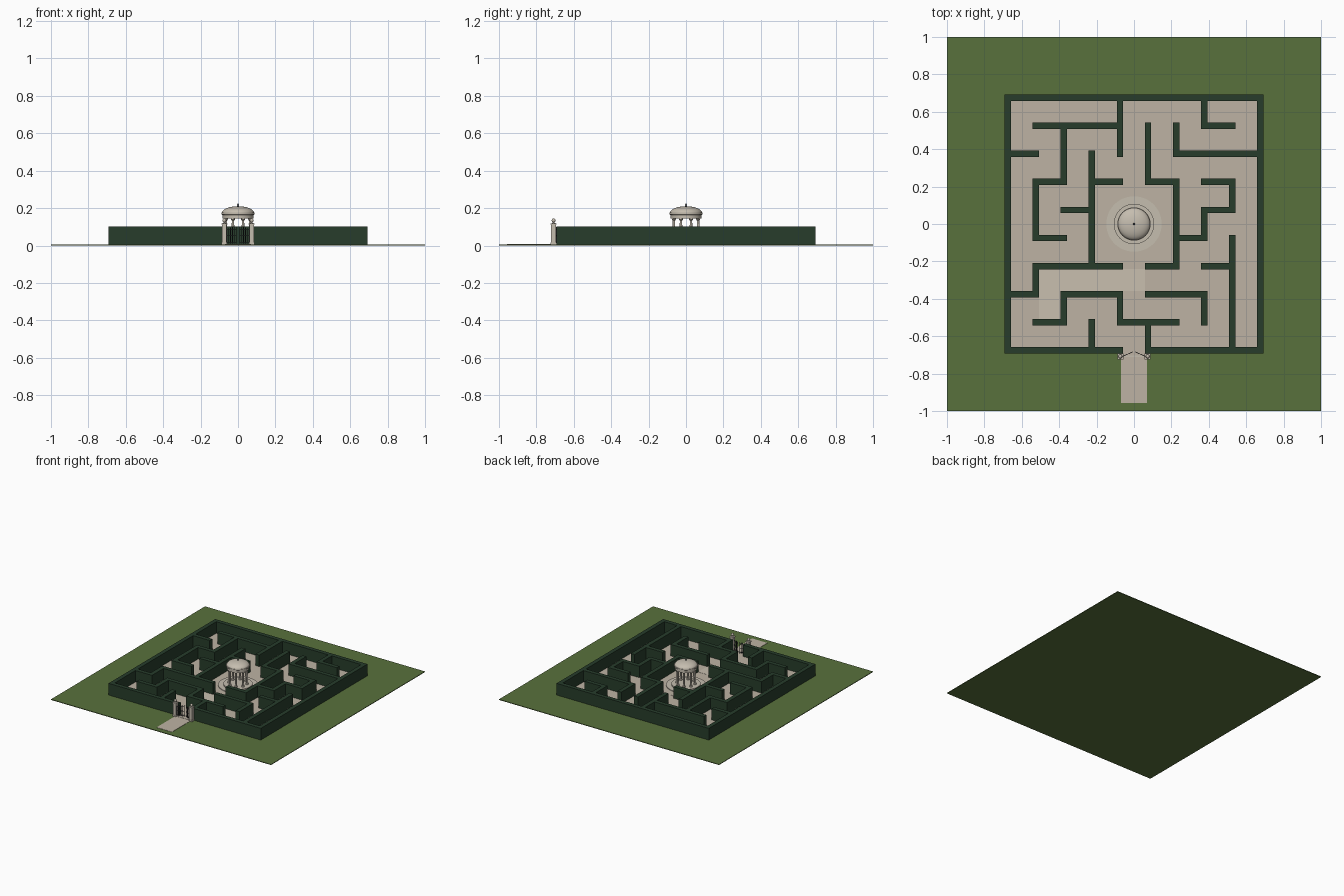
import bpy, bmesh, math
from mathutils import Matrix, Vector

if "Cube" in bpy.data.objects:
    bpy.data.objects.remove(bpy.data.objects["Cube"])


def material(name, rgb):
    m = bpy.data.materials.new(name)
    m.diffuse_color = (*rgb, 1)
    m.use_nodes = True
    m.node_tree.nodes["Principled BSDF"].inputs["Base Color"].default_value = m.diffuse_color
    return m


GRASS = material("grass", (0.098, 0.165, 0.045))
HEDGE = material("hedge_green", (0.02, 0.046, 0.024))
GRAVEL = material("gravel", (0.51, 0.45, 0.37))
PALE = material("pale_gravel", (0.58, 0.52, 0.43))
STONE = material("stone", (0.56, 0.51, 0.43))
IRON = material("iron", (0.02, 0.022, 0.025))


def finish(name, bm, mat, smooth=False):
    bmesh.ops.recalc_face_normals(bm, faces=bm.faces)
    me = bpy.data.meshes.new(name)
    bm.to_mesh(me)
    bm.free()
    ob = bpy.data.objects.new(name, me)
    bpy.context.collection.objects.link(ob)
    me.materials.append(mat)
    if smooth:
        bpy.ops.object.select_all(action='DESELECT')
        ob.select_set(True)
        bpy.context.view_layer.objects.active = ob
        bpy.ops.object.shade_smooth_by_angle(angle=math.radians(35))
    return ob


def add_box(bm, x0, x1, y0, y1, z0, z1):
    m = (Matrix.Translation(((x0 + x1) / 2, (y0 + y1) / 2, (z0 + z1) / 2))
         @ Matrix.Diagonal((x1 - x0, y1 - y0, z1 - z0, 1)))
    return bmesh.ops.create_cube(bm, size=1, matrix=m)["verts"]


def box(name, mat, *dims):
    bm = bmesh.new()
    add_box(bm, *dims)
    return finish(name, bm, mat)


def add_lathe(bm, profile, steps, cx=0, cy=0):
    vs = [bm.verts.new((cx + r, cy, z)) for r, z in profile]
    es = [bm.edges.new(p) for p in zip(vs, vs[1:])]
    bmesh.ops.spin(bm, geom=vs + es, cent=(cx, cy, 0), axis=(0, 0, 1),
                   angle=2 * math.pi, steps=steps, use_merge=True)
    bmesh.ops.remove_doubles(bm, verts=bm.verts, dist=1e-5)


def lathe(name, mat, profile, steps=48, places=((0, 0),)):
    bm = bmesh.new()
    for cx, cy in places:
        add_lathe(bm, profile, steps, cx, cy)
    return finish(name, bm, mat, True)


# lawn and paths
box("lawn", GRASS, -1, 1, -1, 1, 0, 0.005)
box("maze_floor", GRAVEL, -0.675, 0.675, -0.675, 0.675, 0.003, 0.007)
box("entrance_path", GRAVEL, -0.07, 0.07, -0.957, -0.675, 0.003, 0.007)
box("centre_court", GRAVEL, -0.21, 0.21, -0.21, 0.21, 0.004, 0.008)
box("route_strip_long", PALE, -0.509, 0.059, -0.359, -0.241, 0.004, 0.008)
box("route_strip_short", PALE, -0.509, -0.391, -0.509, -0.359, 0.004, 0.008)

# hedge walls on a 9 x 9 grid: (fixed line, from, to)
HORIZONTAL = [(9, 0, 9), (0, 0, 4), (0, 5, 9), (8, 1, 4), (8, 7, 8), (7, 0, 1),
              (7, 6, 9), (6, 1, 2), (6, 3, 4), (6, 5, 6), (6, 7, 8), (5, 2, 3),
              (5, 7, 8), (4, 1, 2), (4, 6, 7), (3, 1, 4), (3, 5, 6), (3, 7, 8),
              (2, 0, 1), (2, 2, 4), (2, 5, 7), (1, 1, 2), (1, 4, 6)]
VERTICAL = [(0, 0, 9), (9, 0, 9), (4, 7, 9), (7, 8, 9), (2, 6, 8), (3, 3, 7),
            (1, 4, 6), (5, 6, 8), (6, 7, 8), (6, 3, 6), (8, 5, 6), (7, 4, 5),
            (1, 2, 3), (8, 0, 4), (2, 1, 2), (4, 1, 2), (7, 1, 2), (3, 0, 1),
            (5, 0, 1)]
HALF, TOP, BASE = 0.017, 0.101, 0.003
filled = set()
for j, a, b in HORIZONTAL:
    filled |= {(i, 2 * j) for i in range(2 * a, 2 * b + 1)}
for i, a, b in VERTICAL:
    filled |= {(2 * i, j) for j in range(2 * a, 2 * b + 1)}
edge = [-0.675 + 0.15 * k + s * HALF for k in range(10) for s in (-1, 1)]

bm = bmesh.new()
for i, j in filled:
    x0, x1, y0, y1 = edge[i], edge[i + 1], edge[j], edge[j + 1]
    c = [(x0, y0), (x1, y0), (x1, y1), (x0, y1)]
    for z in (BASE, TOP):
        bm.faces.new([bm.verts.new((*p, z)) for p in c])
    for k, (di, dj) in enumerate([(0, -1), (1, 0), (0, 1), (-1, 0)]):
        if (i + di, j + dj) not in filled:
            p, q = c[k], c[(k + 1) % 4]
            bm.faces.new([bm.verts.new(v) for v in
                          [(*p, BASE), (*q, BASE), (*q, TOP), (*p, TOP)]])
bmesh.ops.remove_doubles(bm, verts=bm.verts, dist=1e-5)
finish("hedge_maze", bm, HEDGE)

# pavilion: stepped base, columns, ring beam, dome
lathe("pavilion_steps", STONE, [(0, 0.005), (0.148, 0.005), (0.148, 0.013),
      (0.108, 0.013), (0.108, 0.022), (0, 0.022)], 64)
ring = [(0.07 * math.cos(a), 0.07 * math.sin(a))
        for a in (math.pi / 8 + k * math.pi / 4 for k in range(8))]
lathe("pavilion_columns", STONE, [(0, 0.022), (0.011, 0.022), (0.011, 0.028),
      (0.0075, 0.031), (0.0065, 0.134), (0.0105, 0.139), (0.0105, 0.145),
      (0, 0.145)], 16, ring)
lathe("pavilion_ring_beam", STONE, [(0.058, 0.145), (0.082, 0.145), (0.082, 0.163),
      (0.089, 0.167), (0.089, 0.176), (0.058, 0.176), (0.058, 0.145)], 64)
dome = [(0.086 * math.cos(t), 0.174 + 0.036 * math.sin(t))
        for t in (k * math.pi / 24 for k in range(12))]
lathe("pavilion_dome", STONE, [(0, 0.174)] + dome + [(0, 0.21)], 64)
lathe("dome_finial", IRON, [(0, 0.208), (0.006, 0.208), (0.003, 0.213),
      (0.0055, 0.217), (0.003, 0.221), (0, 0.228)], 16)

# gate posts with caps and ball finials
PY = -0.708
bm = bmesh.new()
for s in (-1, 1):
    x = s * 0.073
    for h, z0, z1 in [(0.0155, 0.003, 0.016), (0.0125, 0.016, 0.112),
                      (0.0165, 0.112, 0.119)]:
        add_box(bm, x - h, x + h, PY - h, PY + h, z0, z1)
finish("gate_posts", bm, STONE)
ball = [(0.0105 * math.sin(t), 0.134 - 0.0105 * math.cos(t))
        for t in (k * math.pi / 10 for k in range(2, 10))]
lathe("post_finials", STONE, [(0, 0.119), (0.009, 0.119), (0.004, 0.123)]
      + ball + [(0, 0.1445)], 20, [(-0.073, PY), (0.073, PY)])
box("gate_threshold", STONE, -0.06, 0.06, PY - 0.004, PY + 0.004, 0.004, 0.009)

# two iron gate leaves, slightly ajar inwards
for s, side in ((-1, "left"), (1, "right")):
    bm = bmesh.new()
    for k in range(6):
        x = k * 0.0112
        add_box(bm, x - 0.0014, x + 0.0014, -0.0014, 0.0014, 0.01, 0.092 + 0.002 * k)
    for z in (0.016, 0.05, 0.085):
        add_box(bm, 0, 0.056, -0.0017, 0.0017, z, z + 0.004)
    bm.transform(Matrix.Translation((s * 0.06, PY, 0)) @ Matrix.Diagonal((-s, 1, 1, 1))
                 @ Matrix.Rotation(math.radians(25), 4, 'Z'))
    finish("gate_leaf_" + side, bm, IRON)
